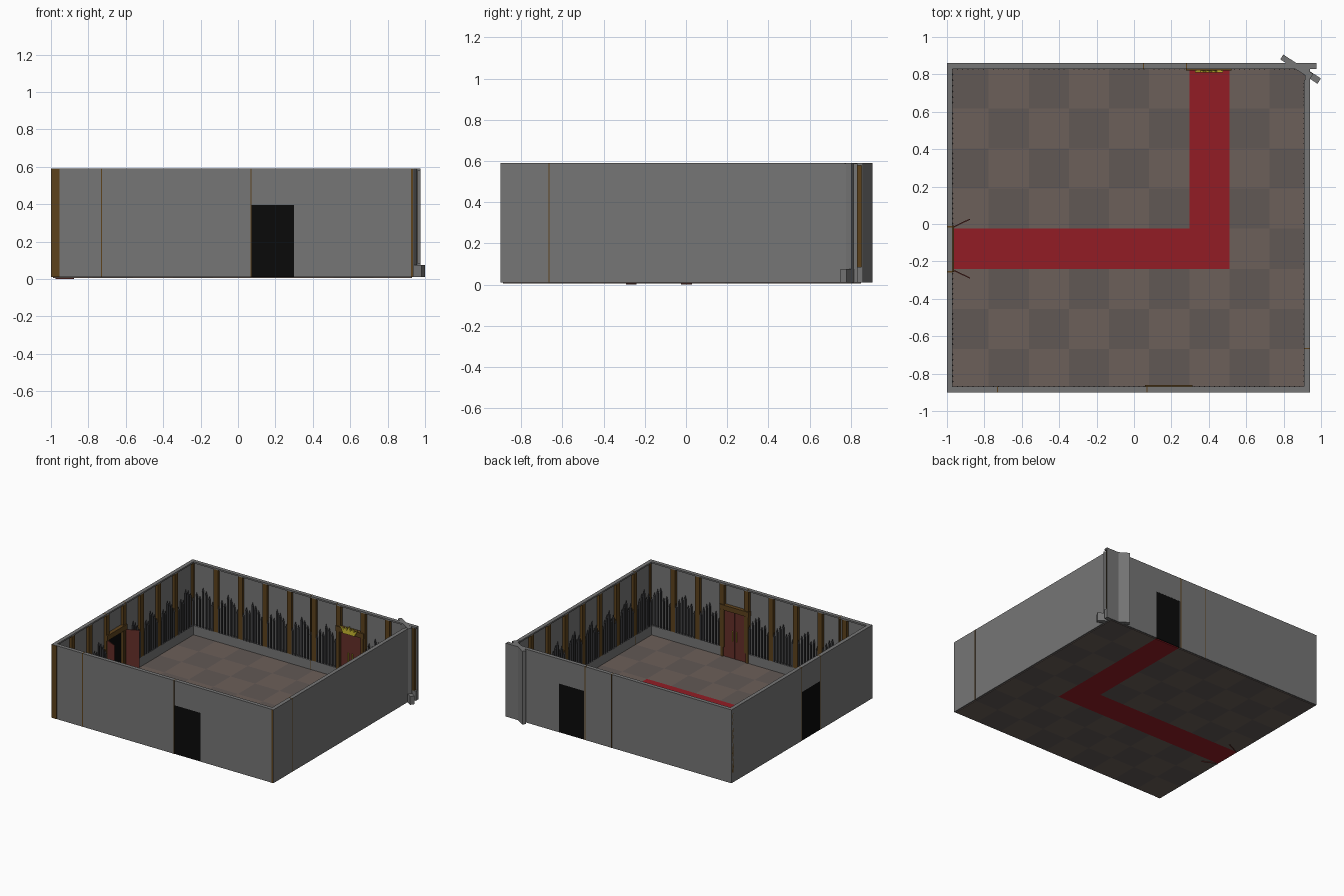
import bpy, bmesh, math
from mathutils import Matrix, Vector

if "Cube" in bpy.data.objects:
    bpy.data.objects.remove(bpy.data.objects["Cube"])

STEP = 0.2145
Z0, TOP, DOOR = 0.01, 0.59, 0.395


def mat(name, r, g, b):
    m = bpy.data.materials.new(name)
    m.diffuse_color = (r, g, b, 1)
    m.use_nodes = True
    m.node_tree.nodes["Principled BSDF"].inputs["Base Color"].default_value = m.diffuse_color
    return m


STONE = mat("stone", 0.18, 0.18, 0.18)
IRON = mat("dark_iron", 0.05, 0.05, 0.055)
WOOD = mat("brown_wood", 0.11, 0.055, 0.012)
RED = mat("door_red", 0.13, 0.028, 0.022)
GOLD = mat("gold", 0.6, 0.5, 0.03)
BLACK = mat("black", 0.003, 0.003, 0.003)
LIGHT = mat("tile_light", 0.15, 0.115, 0.10)
DARK = mat("tile_dark", 0.12, 0.098, 0.09)
CARPET = mat("carpet_red", 0.29, 0.012, 0.018)


def box(bm, lo, hi, frame=Matrix()):
    lo, hi = Vector(lo), Vector(hi)
    size = hi - lo
    m = frame @ Matrix.Translation((lo + hi) / 2) @ Matrix.Diagonal((*size, 1))
    bmesh.ops.create_cube(bm, size=1, matrix=m)


def finish(bm, name, material):
    bmesh.ops.recalc_face_normals(bm, faces=bm.faces)
    me = bpy.data.meshes.new(name)
    bm.to_mesh(me)
    bm.free()
    me.materials.append(material)
    ob = bpy.data.objects.new(name, me)
    bpy.context.collection.objects.link(ob)
    return ob


def boxes(name, material, items, frame=Matrix()):
    bm = bmesh.new()
    for lo, hi in items:
        box(bm, lo, hi, frame)
    return finish(bm, name, material)


def wall_frame(origin, along, inward):
    # local x runs along the wall, local y points into the room
    m = Matrix.Identity(4)
    m.col[0][:3] = along
    m.col[1][:3] = inward
    m.col[3][:3] = origin
    return m


def build_wall(name, frame, length, first_post, seams, door=None):
    d0, d1 = 0.008, 0.03
    spans = [(0, door[0]), (door[1], length)] if door else [(0, length)]

    # outer skin, skirting and top cap
    parts = [((0, 0, TOP - 0.012), (length, d1, TOP))]
    for a, b in spans:
        parts.append(((a, 0, Z0), (b, d0, TOP - 0.012)))
        parts.append(((a, d0, Z0), (b, d1, 0.085)))
    if door:
        parts.append(((door[0], 0, DOOR), (door[1], d0, TOP - 0.012)))
    boxes(name + "_stone", STONE, parts, frame)

    # wooden posts and panel seams
    parts, posts = [], []
    s = first_post
    while s < length - 0.03:
        posts.append(s)
        parts.append(((s - 0.02, d0, 0.085), (s + 0.02, d1, TOP - 0.012)))
        s += STEP
    for s in seams:
        parts.append(((s - 0.003, -0.001, Z0), (s + 0.003, d1, TOP + 0.0005)))
    boxes(name + "_posts", WOOD, parts, frame)

    # pointed iron bars of rising and falling height in each bay
    bm = bmesh.new()
    rise = (0.19, 0.24, 0.22, 0.29, 0.27, 0.24, 0.20)
    edges = [0.0] + posts + [length]
    for a, b in zip(edges, edges[1:]):
        mid = (a + b) / 2
        if b - a < 0.12 or (door and door[0] < mid < door[1]):
            continue
        for i, h in enumerate(rise):
            x = a + (b - a) * (i + 1) / (len(rise) + 1)
            box(bm, (x - 0.005, 0.02, 0.085), (x + 0.005, 0.032, 0.085 + h), frame)
            bmesh.ops.create_cone(
                bm, segments=4, radius1=0.009, radius2=0, depth=0.03, cap_ends=True,
                matrix=frame @ Matrix.Translation((x, 0.026, 0.1 + h)))
    finish(bm, name + "_bars", IRON)


def build_door(name, frame, a, b, closed=True):
    mid = (a + b) / 2
    boxes(name + "_backing", BLACK, [((a, 0.001, Z0), (b, 0.006, DOOR))], frame)
    # frame with wider lintel
    boxes(name + "_frame", WOOD, [
        ((a - 0.006, 0.006, Z0), (a + 0.016, 0.035, DOOR)),
        ((b - 0.016, 0.006, Z0), (b + 0.006, 0.035, DOOR)),
        ((a - 0.012, 0.006, DOOR - 0.015), (b + 0.012, 0.038, DOOR + 0.025))], frame)
    if closed:
        boxes(name + "_leaves", RED, [
            ((a + 0.016, 0.012, Z0), (mid - 0.001, 0.026, DOOR - 0.015)),
            ((mid + 0.001, 0.012, Z0), (b - 0.016, 0.026, DOOR - 0.015))], frame)
        boxes(name + "_handles", GOLD, [
            ((mid + k - 0.003, 0.026, 0.15), (mid + k + 0.003, 0.034, 0.23))
            for k in (-0.018, 0.018)], frame)


# four walls with doors
front = wall_frame((-1, -0.9, 0), (1, 0, 0), (0, 1, 0))
back = wall_frame((-1, 0.86, 0), (1, 0, 0), (0, -1, 0))
left = wall_frame((-1, -0.9, 0), (0, 1, 0), (1, 0, 0))
right = wall_frame((0.94, -0.9, 0), (0, 1, 0), (-1, 0, 0))
px, py = 0.223, 0.2315
build_wall("front_wall", front, 1.94, px, [0.27, 1.07], (1.07, 1.30))
build_wall("back_wall", back, 1.975, px, [1.05, 1.28], (1.29, 1.51))
build_wall("left_wall", left, 1.76, py, [0.645, 0.885], (0.655, 0.88))
build_wall("right_wall", right, 1.67, py, [0.235])
build_door("front_door", front, 1.07, 1.30)
build_door("back_door", back, 1.29, 1.51)
build_door("left_door", left, 0.655, 0.88, closed=False)

# open leaves of the left door
for n, (p, q) in enumerate([((-0.975, -0.022), (-0.87, 0.03)),
                            ((-0.975, -0.243), (-0.885, -0.285))]):
    ang = math.atan2(q[1] - p[1], q[0] - p[0])
    f = Matrix.Translation((*p, 0)) @ Matrix.Rotation(ang, 4, "Z")
    boxes(f"open_leaf_{n}", RED, [((0, -0.003, 0), (0.108, 0.003, DOOR - 0.015))], f)

# crown ornament above the back door
half = [(0.05, 0.385), (0.075, 0.435), (0.045, 0.415), (0.032, 0.44), (0.016, 0.415), (0, 0.45)]
outline = half + [(-x, z) for x, z in reversed(half[:-1])]
bm = bmesh.new()
face = bm.faces.new([bm.verts.new(back @ Vector((1.4 + x, 0.038, z))) for x, z in outline])
ext = bmesh.ops.extrude_face_region(bm, geom=[face])
bmesh.ops.translate(bm, vec=(0, -0.012, 0),
                    verts=[v for v in ext["geom"] if isinstance(v, bmesh.types.BMVert)])
finish(bm, "crown_ornament", GOLD)

# corner posts seen from outside
boxes("corner_posts", WOOD, [
    ((-1, -0.902, Z0), (-0.955, -0.87, TOP - 0.002)),
    ((-1, 0.83, Z0), (-0.975, 0.858, TOP - 0.002)),
    ((0.925, -0.901, Z0), (0.935, -0.87, TOP - 0.002))])

# skewed wall end and its foot at the back right corner
ang = math.atan2(-0.13, 0.202)
f = Matrix.Translation((0.79, 0.893, 0)) @ Matrix.Rotation(ang, 4, "Z")
boxes("skewed_wall_end", STONE, [
    ((0, -0.015, Z0), (0.19, 0.015, TOP)),
    ((0.15, -0.017, Z0), (0.238, 0.017, 0.075))], f)
boxes("right_wall_return", STONE, [((0.915, 0.77, Z0), (0.94, 0.83, TOP - 0.001))])

# chequered floor with an L-shaped carpet
xs = [-0.99] + [-0.777 + STEP * i for i in range(8)] + [0.93]
ys = [-0.89] + [-0.6685 + STEP * i for i in range(7)] + [0.85]
tiles = {"floor_light": [], "floor_dark": [], "carpet": []}
for i in range(len(xs) - 1):
    for j in range(len(ys) - 1):
        on_carpet = (j == 3 and i <= 6) or (i == 6 and j >= 3)
        key = "carpet" if on_carpet else ("floor_light" if (i + j) % 2 == 0 else "floor_dark")
        tiles[key].append(((xs[i], ys[j], 0.005), (xs[i + 1], ys[j + 1], 0.012)))
for key, m in zip(tiles, (LIGHT, DARK, CARPET)):
    boxes(key, m, tiles[key])
